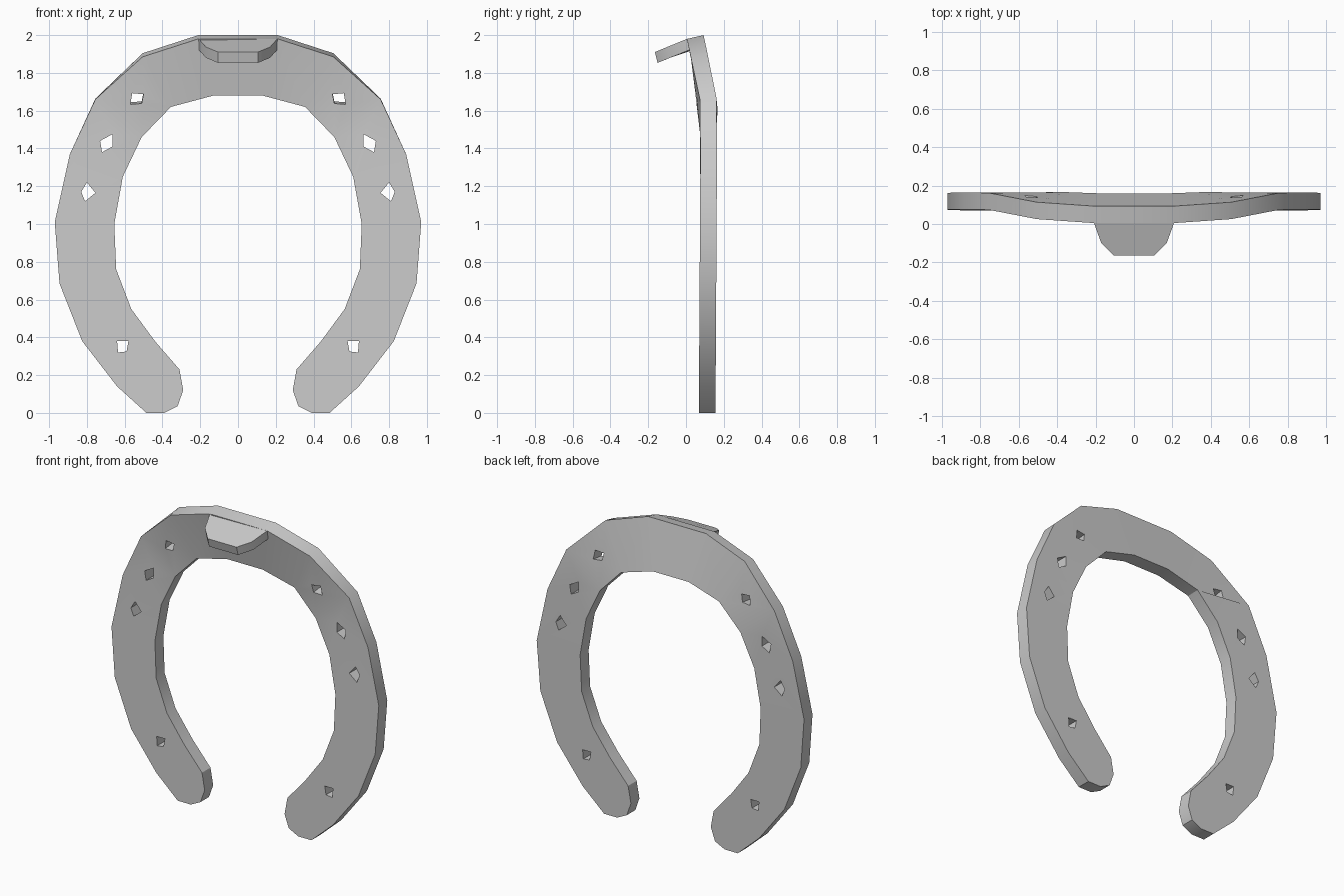
import bpy, bmesh, math

if "Cube" in bpy.data.objects:
    bpy.data.objects.remove(bpy.data.objects["Cube"])

# Right half of the front outline (x, z): outer rim, heel, then inner rim
OUTLINE = [(.21, 1.98), (.505, 1.885), (.755, 1.66), (.89, 1.37), (.97, 1.01),
           (.945, .685), (.825, .38), (.64, .14), (.485, 0), (.39, 0),
           (.32, .035), (.29, .12), (.31, .23), (.44, .38), (.565, .55),
           (.645, .76), (.655, 1.0), (.61, 1.25), (.51, 1.46), (.355, 1.62), (.13, 1.68)]
N = len(OUTLINE)

# Nail holes, four corners each (x, z)
HOLES = [[(.50, 1.69), (.56, 1.695), (.57, 1.635), (.51, 1.64)],
         [(.665, 1.475), (.73, 1.44), (.72, 1.38), (.665, 1.41)],
         [(.80, 1.22), (.83, 1.17), (.81, 1.12), (.755, 1.165)],
         [(.58, .38), (.64, .38), (.635, .32), (.59, .325)]]


def make_object(name, bm):
    bmesh.ops.recalc_face_normals(bm, faces=bm.faces)
    mesh = bpy.data.meshes.new(name)
    bm.to_mesh(mesh)
    bm.free()
    obj = bpy.data.objects.new(name, mesh)
    bpy.context.collection.objects.link(obj)
    return obj


def prism(bm, front, back):
    a = [bm.verts.new(p) for p in front]
    b = [bm.verts.new(p) for p in back]
    n = len(a)
    bm.faces.new(a)
    bm.faces.new(b[::-1])
    for i in range(n):
        bm.faces.new((a[i], a[(i + 1) % n], b[(i + 1) % n], b[i]))


def front_y(z):
    # the toe leans forward above z = 1.64
    if z < 1.64:
        return .068 + .006 * z
    return .078 - .073 * ((z - 1.64) / .34)


# Shoe body: matching outer and inner points bridged on both faces
bm = bmesh.new()
layers = []
for back in (False, True):
    sides = []
    for s in (1, -1):
        row = []
        for x, z in OUTLINE:
            lift = .02 * min(1, max(0, (z - 1.6) / .3)) if back else 0
            row.append(bm.verts.new((s * x, front_y(z) + (.088 if back else 0), z + lift)))
        for i in range(8):
            bm.faces.new((row[i], row[i + 1], row[N - 2 - i], row[N - 1 - i]))
        bm.faces.new(row[8:13])
        sides.append(row)
    r, l = sides
    bm.faces.new((r[0], r[-1], l[-1], l[0]))
    layers.append(r + l[::-1])
f, b = layers
for i in range(len(f)):
    j = (i + 1) % len(f)
    bm.faces.new((f[i], f[j], b[j], b[i]))
shoe = make_object("shoe_body", bm)

# Nail hole cutter, the toe holes following the lean
bm = bmesh.new()
for k, quad in enumerate(HOLES):
    t = .012 if k == 0 else 0
    for s in (1, -1):
        prism(bm, [(s * x, -.02, z - t) for x, z in quad],
              [(s * x, .26, z + 2 * t) for x, z in quad])
cutter = make_object("nail_hole_cutter", bm)
cutter.hide_render = True
mod = shoe.modifiers.new("nail_holes", 'BOOLEAN')
mod.operation = 'DIFFERENCE'
mod.solver = 'EXACT'
mod.object = cutter
bpy.context.view_layer.objects.active = shoe
bpy.ops.object.modifier_apply(modifier=mod.name)
bpy.data.objects.remove(cutter)

# Toe clip: tapered tab folded forward from the top edge
half = [(.20, .03, 1.981), (.208, .005, 1.98), (.17, -.10, 1.937), (.105, -.165, 1.91)]
top = half + [(-x, y, z) for x, y, z in half[::-1]]
bm = bmesh.new()
prism(bm, top, [(x, y + .015, z - .057) for x, y, z in top])
clip = make_object("toe_clip", bm)

# Smooth the gentle bends, keep the rims sharp
for obj in (shoe, clip):
    bpy.ops.object.select_all(action='DESELECT')
    obj.select_set(True)
    bpy.context.view_layer.objects.active = obj
    bpy.ops.object.shade_smooth_by_angle(angle=math.radians(30))
